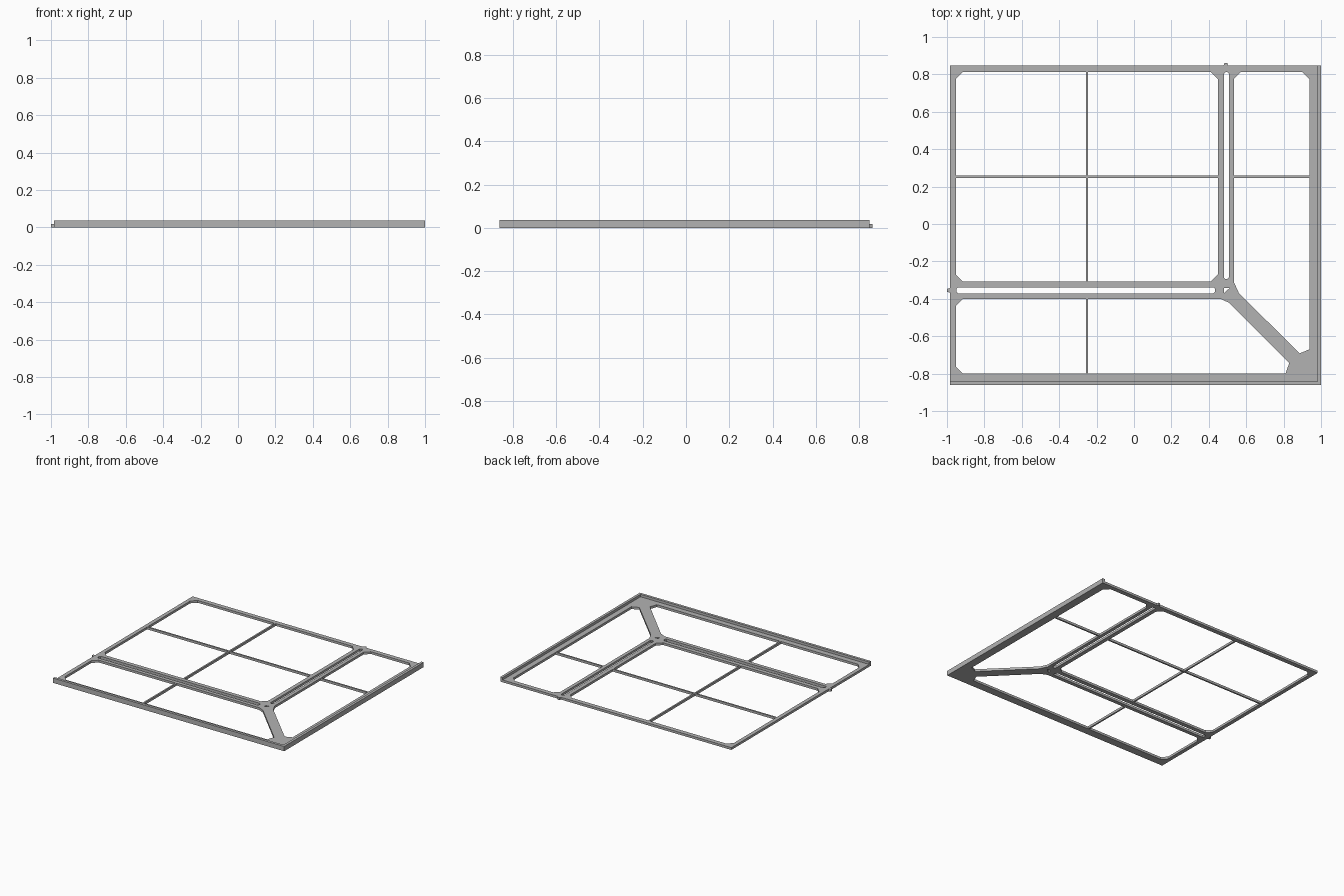
import bpy

cube = bpy.data.objects.get("Cube")
if cube:
    bpy.data.objects.remove(cube)

grey = bpy.data.materials.new("plain grey")
grey.use_nodes = True
grey.diffuse_color = (0.45, 0.45, 0.45, 1)
grey.node_tree.nodes["Principled BSDF"].inputs["Base Color"].default_value = (0.45, 0.45, 0.45, 1)

THICK = 0.018   # plate thickness
WALL = 0.037    # raised edge height
L, R, F, B = -0.983, 1.0, -0.862, 0.848   # plate bounds
C = 0.038       # corner chamfer


def rect(x0, y0, x1, y1, c=0.0):
    """Rectangle outline, with chamfered corners when c > 0."""
    if not c:
        return [(x0, y0), (x1, y0), (x1, y1), (x0, y1)]
    return [(x0 + c, y0), (x1 - c, y0), (x1, y0 + c), (x1, y1 - c),
            (x1 - c, y1), (x0 + c, y1), (x0, y1 - c), (x0, y0 + c)]


def slab(name, outlines, z0, z1):
    """Extrude a flat outline; further outlines become holes."""
    curve = bpy.data.curves.new(name + "_outline", 'CURVE')
    curve.dimensions = '2D'
    curve.fill_mode = 'BOTH'
    curve.extrude = (z1 - z0) / 2
    for pts in outlines:
        s = curve.splines.new('POLY')
        s.points.add(len(pts) - 1)
        for p, (x, y) in zip(s.points, pts):
            p.co = (x, y, 0, 1)
        s.use_cyclic_u = True
    tmp = bpy.data.objects.new(name + "_tmp", curve)
    bpy.context.scene.collection.objects.link(tmp)
    deps = bpy.context.evaluated_depsgraph_get()
    mesh = bpy.data.meshes.new_from_object(tmp.evaluated_get(deps))
    bpy.data.objects.remove(tmp)
    bpy.data.curves.remove(curve)
    mesh.name = name
    for v in mesh.vertices:
        v.co.z += (z0 + z1) / 2
    mesh.materials.clear()
    mesh.materials.append(grey)
    for f in mesh.polygons:
        f.use_smooth = False
        f.material_index = 0
    obj = bpy.data.objects.new(name, mesh)
    bpy.context.scene.collection.objects.link(obj)
    return obj


# Openings of the frame
main_opening = rect(-0.953, -0.307, 0.449, 0.813, C)
side_opening = [(0.534, -0.31), (0.56, -0.368), (0.885, -0.692), (0.938, -0.67),
                (0.938, 0.813 - C), (0.938 - C, 0.813), (0.534 + C, 0.813),
                (0.534, 0.813 - C)]
front_opening = [(-0.953 + C, -0.40), (0.462, -0.40), (0.51, -0.422),
                 (0.83, -0.743), (0.81, -0.80), (-0.953 + C, -0.80),
                 (-0.953, -0.80 + C), (-0.953, -0.40 - C)]
long_slot = rect(-0.95, -0.371, 0.434, -0.339, 0.009)
cross_slot = rect(0.48, -0.295, 0.507, 0.812, 0.009)
corner_hole = [(0.48, -0.342), (0.512, -0.342), (0.48, -0.37)]

slab("frame_plate", [rect(L, F, R, B), main_opening, side_opening, front_opening,
                     long_slot, cross_slot, corner_hole], 0, THICK)

# Raised edge along the front and the left side
slab("raised_edge", [[(L, F), (R, F), (R, B), (0.98, B), (0.98, -0.842), (L, -0.842)]],
     THICK, WALL)

# Thin glazing bars across the openings
for name, box in (("main_bar_lengthwise", (-0.257, -0.307, -0.245, 0.813)),
                  ("front_bar", (-0.257, -0.80, -0.245, -0.40)),
                  ("main_bar_crosswise", (-0.953, 0.246, 0.449, 0.258)),
                  ("side_bar", (0.534, 0.246, 0.938, 0.258))):
    slab(name, [rect(*box)], 0, THICK)

# Small locating tabs at the slot ends
slab("right_tab", [[(L, -0.367), (L, -0.343), (-1, -0.347), (-1, -0.363)]], 0, THICK)
slab("back_tab", [[(0.479, B), (0.503, B), (0.498, 0.862), (0.484, 0.862)]], 0, THICK)
